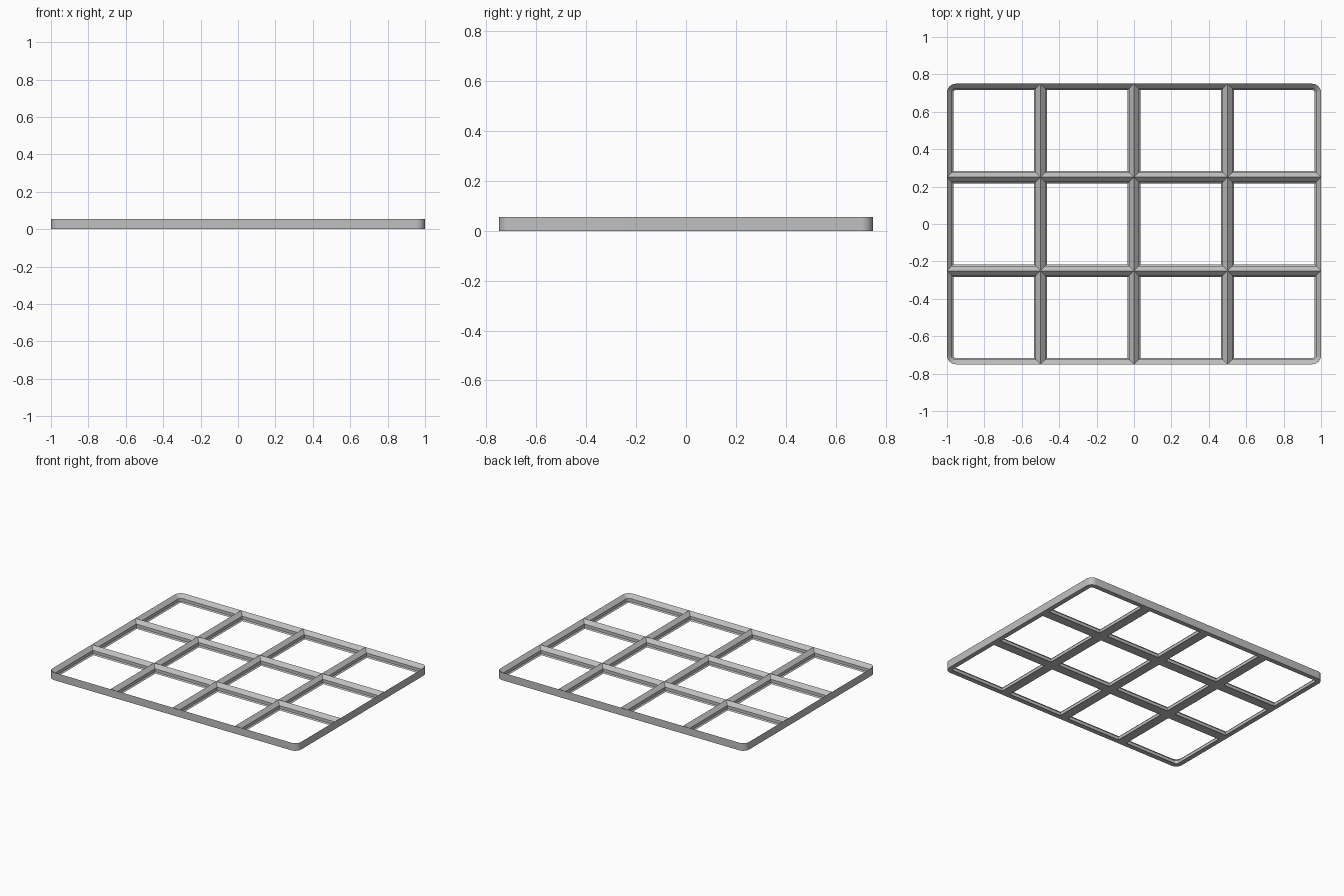
import bpy, bmesh, math

cube = bpy.data.objects.get("Cube")
if cube:
    bpy.data.objects.remove(cube, do_unlink=True)

COLS, ROWS = 4, 3
CELL = 2 / COLS
UNIT = CELL / 42
RADIUS = 4 * UNIT
STEPS = 10

# Rib half-section as (inset from cell border, height)
PROFILE = [(0, 0), (2.85, 0), (2.15, 0.7), (2.15, 2.5), (0, 4.65)]
SIGNS = [(1, 1), (-1, 1), (-1, -1), (1, -1)]


def cell_ring(bm, col, row, inset, z):
    """Outline of one cell, rounded only at the outer corners of the frame."""
    cx = (col - (COLS - 1) / 2) * CELL
    cy = (row - (ROWS - 1) / 2) * CELL
    half = CELL / 2
    ring = []
    for i, (sx, sy) in enumerate(SIGNS):
        outer = (col == (COLS - 1 if sx > 0 else 0)
                 and row == (ROWS - 1 if sy > 0 else 0))
        if outer:
            for k in range(STEPS + 1):
                a = math.pi / 2 * (i + k / STEPS)
                ring.append((cx + sx * (half - RADIUS) + (RADIUS - inset) * math.cos(a),
                             cy + sy * (half - RADIUS) + (RADIUS - inset) * math.sin(a)))
        else:
            ring.append((cx + sx * (half - inset), cy + sy * (half - inset)))
    return [bm.verts.new((x, y, z)) for x, y in ring]


def on_rim(a, b):
    """True where a border edge belongs to the outside of the frame."""
    mid = (a.co + b.co) / 2
    x, y = abs(mid.x), abs(mid.y)
    w, d = COLS * CELL / 2, ROWS * CELL / 2
    corner = x > w - RADIUS + 1e-4 and y > d - RADIUS + 1e-4
    return x > w - 1e-4 or y > d - 1e-4 or corner


bm = bmesh.new()
for col in range(COLS):
    for row in range(ROWS):
        rings = [cell_ring(bm, col, row, p * UNIT, z * UNIT) for p, z in PROFILE]
        n = len(rings[0])
        # Underside, foot chamfer, upright wall and upper slope
        for low, high in zip(rings, rings[1:]):
            for i in range(n):
                j = (i + 1) % n
                bm.faces.new((low[i], low[j], high[j], high[i]))
        # Outside wall
        low, high = rings[0], rings[-1]
        for i in range(n):
            j = (i + 1) % n
            if on_rim(high[i], high[j]):
                bm.faces.new((low[i], low[j], high[j], high[i]))

bmesh.ops.remove_doubles(bm, verts=bm.verts, dist=1e-5)
bmesh.ops.recalc_face_normals(bm, faces=bm.faces)
mesh = bpy.data.meshes.new("grid_frame")
bm.to_mesh(mesh)
bm.free()

# Single grey plastic
grey = bpy.data.materials.new("grey")
grey.use_nodes = True
colour = (0.53, 0.53, 0.53, 1)
grey.diffuse_color = colour
grey.node_tree.nodes["Principled BSDF"].inputs["Base Color"].default_value = colour
mesh.materials.append(grey)

frame = bpy.data.objects.new("grid_frame", mesh)
bpy.context.collection.objects.link(frame)
bpy.ops.object.select_all(action='DESELECT')
frame.select_set(True)
bpy.context.view_layer.objects.active = frame
bpy.ops.object.shade_smooth_by_angle(angle=math.radians(30))
